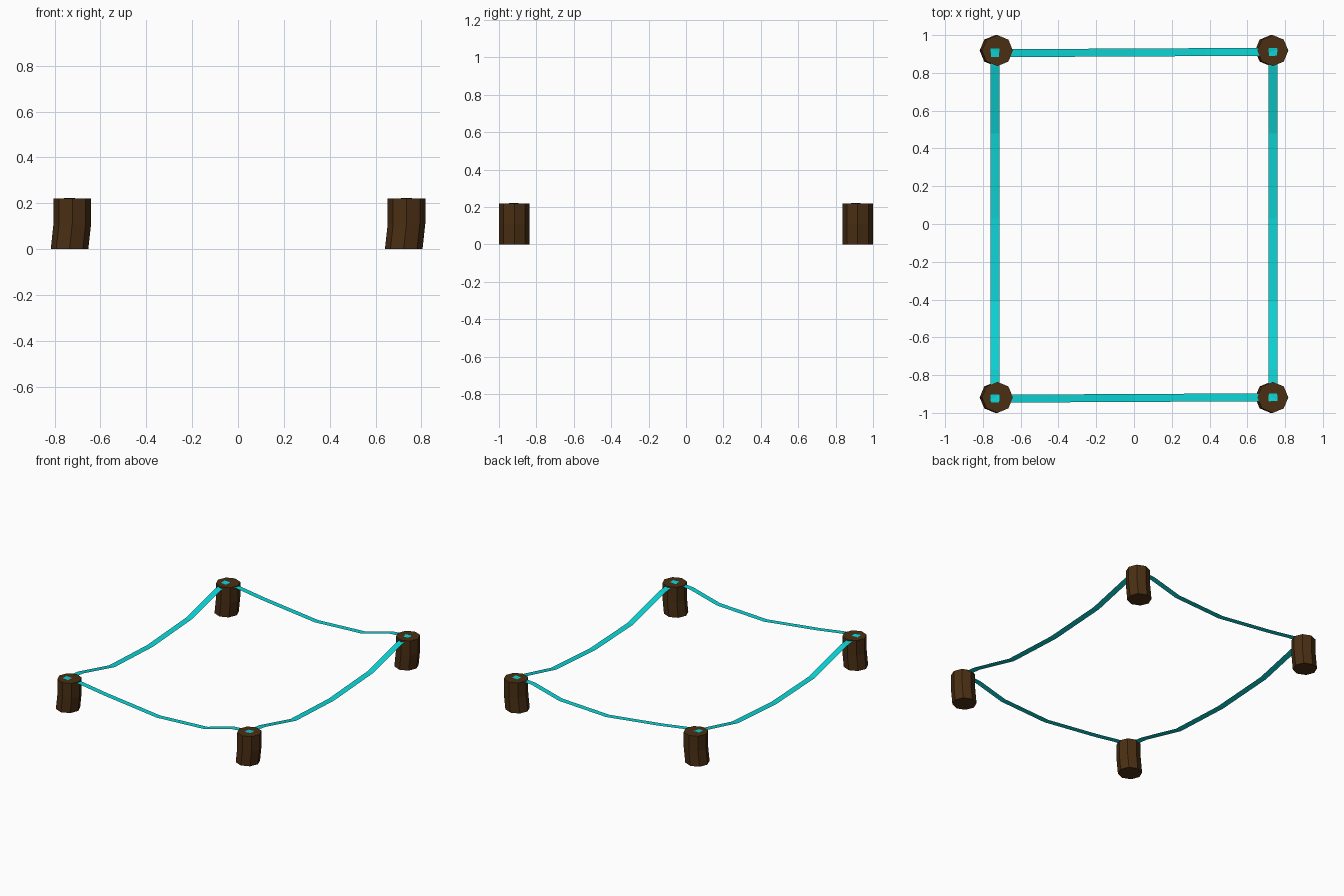
import bpy, bmesh, math

if "Cube" in bpy.data.objects:
    bpy.data.objects.remove(bpy.data.objects["Cube"])


def material(name, color):
    m = bpy.data.materials.new(name)
    m.diffuse_color = (*color, 1)
    m.use_nodes = True
    m.node_tree.nodes["Principled BSDF"].inputs["Base Color"].default_value = m.diffuse_color
    return m


WOOD = material("dark brown wood", (0.068, 0.028, 0.007))
ROPE = material("cyan rope", (0.004, 0.66, 0.67))


def finish(name, bm, mat):
    me = bpy.data.meshes.new(name)
    bm.to_mesh(me)
    bm.free()
    me.materials.append(mat)
    ob = bpy.data.objects.new(name, me)
    bpy.context.collection.objects.link(ob)


# Octagonal posts: the foot leans slightly to the left
def post(name, x, y, r=0.082):
    bm = bmesh.new()
    rings = []
    for dx, z in ((-0.012, 0), (0, 0.11), (0, 0.22)):
        rings.append([bm.verts.new((x + dx + r * math.cos(i * math.pi / 4),
                                    y + r * math.sin(i * math.pi / 4), z)) for i in range(8)])
    for a, b in zip(rings, rings[1:]):
        for i in range(8):
            j = (i + 1) % 8
            bm.faces.new((a[i], a[j], b[j], b[i]))
    bm.faces.new(rings[0][::-1])
    bm.faces.new(rings[-1])
    finish(name, bm, WOOD)


# Flat sagging ribbon swept along a centre line; side is the half-width direction
def ribbon(name, path, side):
    bm = bmesh.new()
    rows = [(bm.verts.new((x - side[0], y - side[1], z)),
             bm.verts.new((x + side[0], y + side[1], z))) for x, y, z in path]
    for a, b in zip(rows, rows[1:]):
        f = bm.faces.new((a[0], b[0], b[1], a[1]))
        f.normal_update()
        if f.normal.z < 0:
            f.normal_flip()
    finish(name, bm, ROPE)


for fb, y in (("front", -0.918), ("back", 0.918)):
    for lr, x in (("left", -0.723), ("right", 0.735)):
        post(f"{fb}_{lr}_post", x, y)

# Short ropes across the front and back
short = ((-0.757, 0.223), (-0.62, 0.213), (-0.43, 0.185), (0, 0.135),
         (0.38, 0.153), (0.6, 0.212), (0.757, 0.223))
for fb, y in (("front", -0.921), ("back", 0.908)):
    ribbon(f"{fb}_rope", [(x, y + 0.005 * x, z) for x, z in short], (0, 0.021))

# Long ropes along the sides
long = ((-0.938, 0.224), (-0.77, 0.204), (-0.41, 0.112), (0.03, 0.092),
        (0.48, 0.121), (0.83, 0.206), (0.93, 0.224))
for lr, s in (("left", -1), ("right", 1)):
    ribbon(f"{lr}_rope", [(0.735 * s, y, z) for y, z in long], (0.0235, 0))
